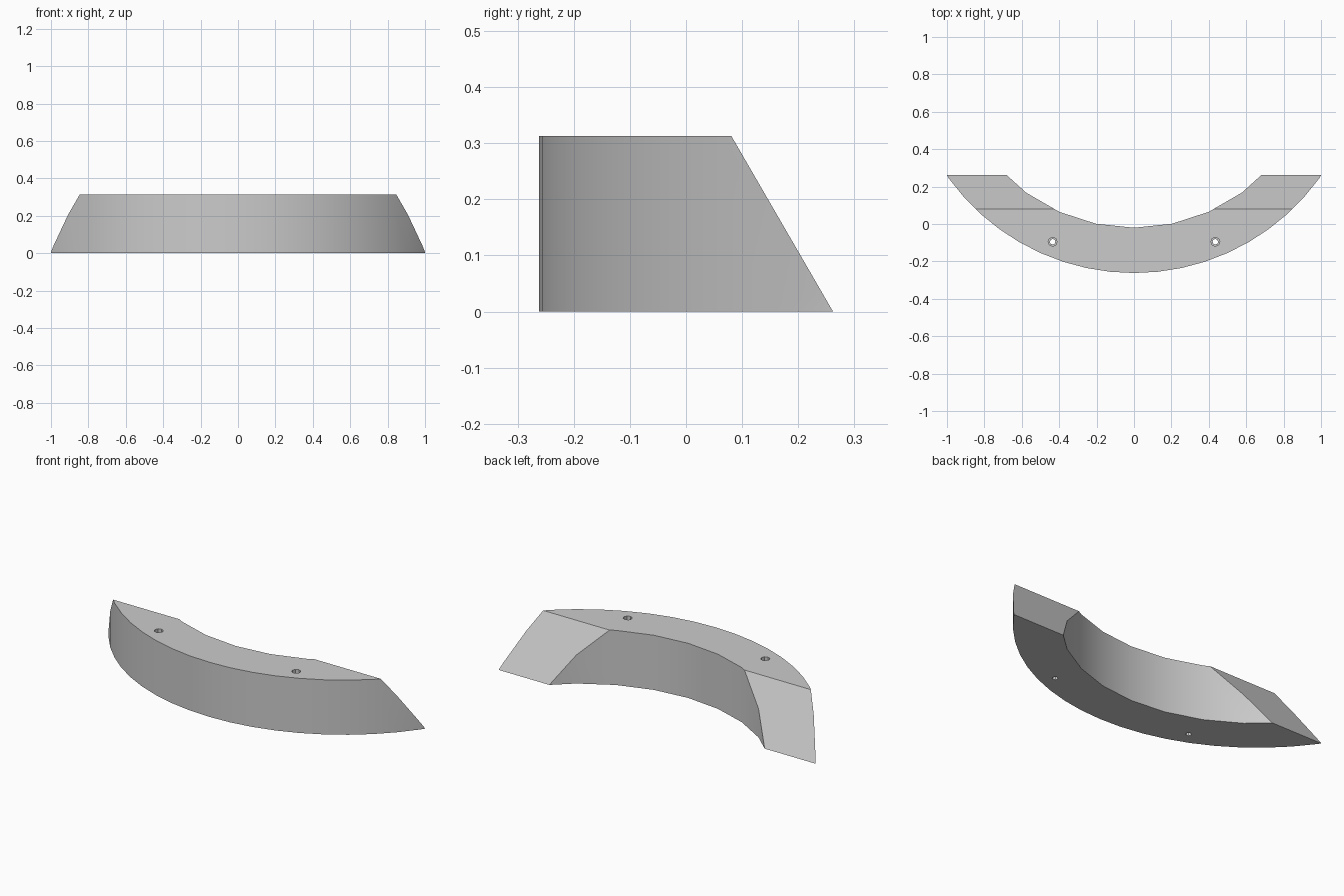
import bpy, bmesh
from math import radians, sin, cos
from mathutils import Vector

cube = bpy.data.objects.get("Cube")
if cube:
    bpy.data.objects.remove(cube, do_unlink=True)

HEIGHT = 0.3125
CENTRE_Y = 0.96
OUTER_R, INNER_R = 1.222, 0.98
BACK_BOTTOM, BACK_TOP = 0.262, 0.081

grey = bpy.data.materials.new("plain_grey")
grey.use_nodes = True
colour = (0.6, 0.6, 0.6, 1)
grey.diffuse_color = colour
grey.node_tree.nodes["Principled BSDF"].inputs["Base Color"].default_value = colour


def arc(radius, step):
    """Points along the front of a circle, from -60 to 60 degrees."""
    angles = [radians(a) for a in range(-60, 61, step)]
    return [(radius * sin(a), CENTRE_Y - radius * cos(a), 0) for a in angles]


# Curved block: ring segment pushed upwards
bm = bmesh.new()
outline = arc(OUTER_R, 6) + arc(INNER_R, 12)[::-1]
base = bm.faces.new([bm.verts.new(p) for p in outline])
top = bmesh.ops.extrude_face_region(bm, geom=[base])["geom"]
bmesh.ops.translate(bm, vec=(0, 0, HEIGHT),
                    verts=[g for g in top if isinstance(g, bmesh.types.BMVert)])

# Sloping cut across both ends
bmesh.ops.bisect_plane(bm, geom=bm.verts[:] + bm.edges[:] + bm.faces[:],
                       plane_co=Vector((0, BACK_BOTTOM, 0)),
                       plane_no=Vector((0, HEIGHT, BACK_BOTTOM - BACK_TOP)),
                       clear_outer=True)
bmesh.ops.holes_fill(bm, edges=[e for e in bm.edges if e.is_boundary])
bmesh.ops.recalc_face_normals(bm, faces=bm.faces)
mesh = bpy.data.meshes.new("curved_block")
bm.to_mesh(mesh)
bm.free()
mesh.materials.append(grey)
block = bpy.data.objects.new("curved_block", mesh)
bpy.context.collection.objects.link(block)


def drill(x, radius, z_low, z_high):
    """Cut a vertical round hole in the block."""
    bpy.ops.mesh.primitive_cylinder_add(
        vertices=8, radius=radius, depth=z_high - z_low,
        location=(x, -0.095, (z_low + z_high) / 2))
    cutter = bpy.context.object
    cutter.name = "hole_cutter"
    cutter.hide_render = True
    cutter.data.materials.append(grey)
    bpy.context.view_layer.objects.active = block
    mod = block.modifiers.new("hole", "BOOLEAN")
    mod.operation = "DIFFERENCE"
    mod.solver = "EXACT"
    mod.object = cutter
    bpy.ops.object.modifier_apply(modifier=mod.name)
    bpy.data.objects.remove(cutter, do_unlink=True)


# Screw holes, wider at the top
for side in (-1, 1):
    drill(side * 0.435, 0.015, -0.1, HEIGHT + 0.1)
    drill(side * 0.435, 0.024, HEIGHT / 2, HEIGHT + 0.1)

# Smooth curved walls, sharp rims
bpy.ops.object.select_all(action="DESELECT")
block.select_set(True)
bpy.context.view_layer.objects.active = block
bpy.ops.object.shade_smooth_by_angle(angle=radians(25))
